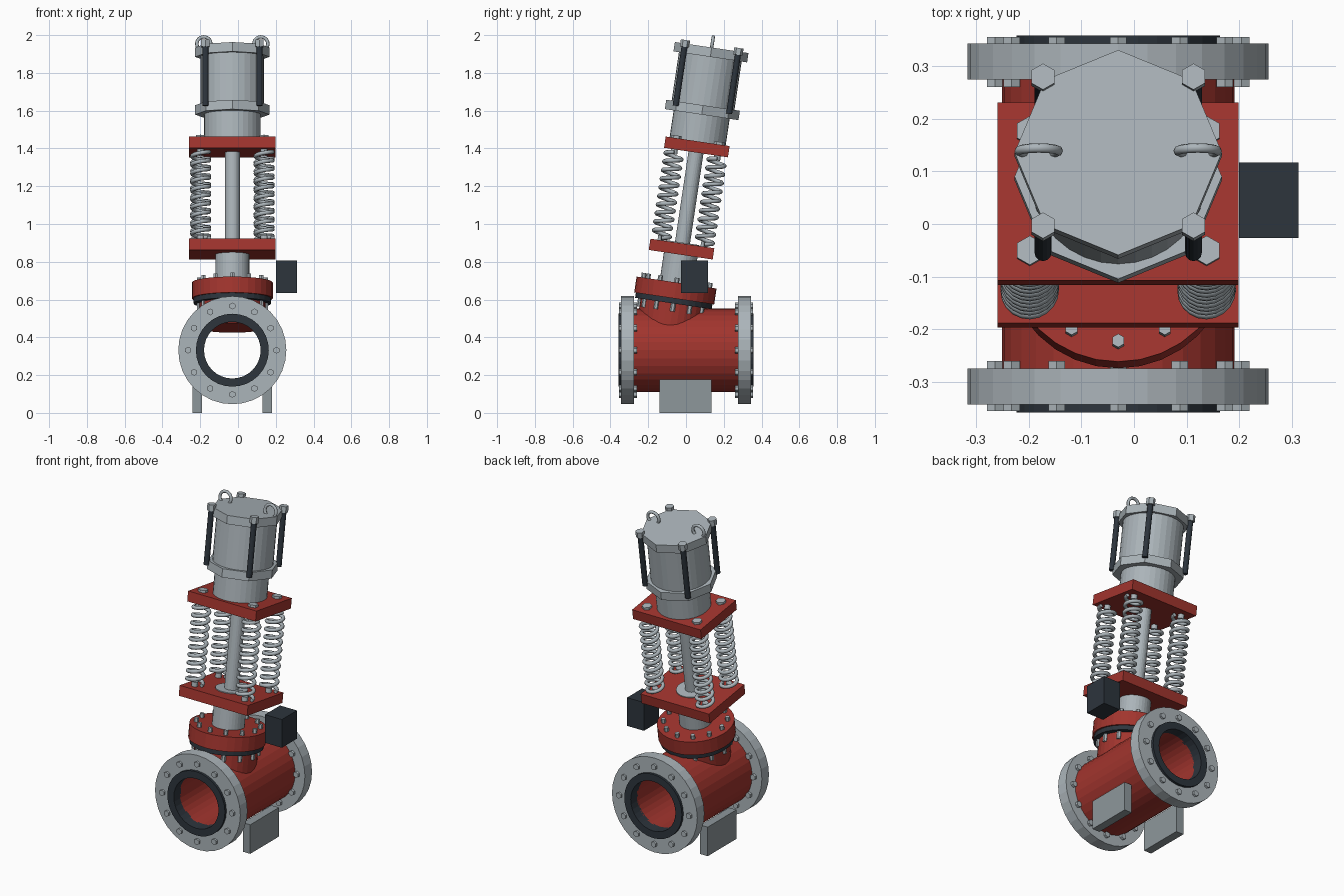
import bpy, bmesh
from math import sin, cos, pi, tau, radians
from mathutils import Matrix, Vector

cube = bpy.data.objects.get("Cube")
if cube:
    bpy.data.objects.remove(cube)


def material(name, rgb):
    m = bpy.data.materials.new(name)
    m.use_nodes = True
    m.diffuse_color = (*rgb, 1)
    m.node_tree.nodes["Principled BSDF"].inputs["Base Color"].default_value = (*rgb, 1)
    return m


RED = material("red paint", (0.36, 0.035, 0.027))
STEEL = material("light steel", (0.41, 0.46, 0.49))
GREY = material("support grey", (0.27, 0.31, 0.33))
DARK = material("dark slate", (0.026, 0.035, 0.046))

CX = -0.03
# Frames: horizontal pipe axis, and the leaning axis of the actuator (z runs along it)
PIPE = Matrix.Translation((CX, 0, 0.332)) @ Matrix.Rotation(pi / 2, 4, 'X')
STACK = Matrix.Translation((CX, -0.05, 0.69)) @ Matrix.Rotation(radians(-8.5), 4, 'X')


def finish(bm, name, mat, frame):
    bmesh.ops.recalc_face_normals(bm, faces=bm.faces)
    me = bpy.data.meshes.new(name)
    bm.to_mesh(me)
    bm.free()
    me.materials.append(mat)
    ob = bpy.data.objects.new(name, me)
    ob.matrix_world = frame
    bpy.context.collection.objects.link(ob)
    return ob


def rods(name, mat, frame, r, z0, z1, sides=32, spots=((0, 0),)):
    """Upright prisms from z0 to z1, one at each spot."""
    bm = bmesh.new()
    for x, y in spots:
        bmesh.ops.create_cone(bm, cap_ends=True, segments=sides, radius1=r, radius2=r,
                              depth=z1 - z0, matrix=Matrix.Translation((x, y, (z0 + z1) / 2)))
    return finish(bm, name, mat, frame)


def tube(name, mat, frame, r_in, r_out, z0, z1, sides=32):
    """Hollow ring made by spinning a rectangle."""
    bm = bmesh.new()
    vs = [bm.verts.new(p) for p in ((r_in, 0, z0), (r_out, 0, z0), (r_out, 0, z1), (r_in, 0, z1))]
    es = [bm.edges.new((vs[i], vs[(i + 1) % 4])) for i in range(4)]
    bmesh.ops.spin(bm, geom=vs + es, cent=(0, 0, 0), axis=(0, 0, 1), angle=tau, steps=sides)
    bmesh.ops.remove_doubles(bm, verts=bm.verts, dist=1e-5)
    return finish(bm, name, mat, frame)


def box(name, mat, frame, lo, hi):
    bm = bmesh.new()
    lo, hi = Vector(lo), Vector(hi)
    bmesh.ops.create_cube(bm, size=1, matrix=Matrix.Translation((lo + hi) / 2)
                          @ Matrix.Diagonal((*(hi - lo), 1)))
    return finish(bm, name, mat, frame)


def wire(name, mat, frame, points, r, closed=False):
    """Round wire along a path, converted to a smooth mesh."""
    cu = bpy.data.curves.new(name, 'CURVE')
    cu.dimensions = '3D'
    cu.bevel_depth = r
    cu.bevel_resolution = 2
    cu.use_fill_caps = True
    sp = cu.splines.new('POLY')
    sp.points.add(len(points) - 1)
    for p, co in zip(sp.points, points):
        p.co = (*co, 1)
    sp.use_cyclic_u = closed
    cu.materials.append(mat)
    ob = bpy.data.objects.new(name, cu)
    ob.matrix_world = frame
    bpy.context.collection.objects.link(ob)
    bpy.ops.object.select_all(action='DESELECT')
    ob.select_set(True)
    bpy.context.view_layer.objects.active = ob
    bpy.ops.object.convert(target='MESH')
    bpy.ops.object.shade_smooth_by_angle(angle=radians(50))


def ring(n, r):
    return [(r * sin(tau * i / n), r * cos(tau * i / n)) for i in range(n)]


def corners(x, y):
    return [(sx * x, sy * y) for sx in (-1, 1) for sy in (-1, 1)]


# Horizontal pipe body with end flanges, gaskets and bolts
tube("pipe_body", RED, PIPE, 0.15, 0.221, -0.3, 0.3)
for side, s in (("front", 1), ("back", -1)):
    def span(a, b):
        return sorted((s * a, s * b))
    tube(side + "_flange", STEEL, PIPE, 0.185, 0.286, *span(0.275, 0.343))
    tube(side + "_gasket", DARK, PIPE, 0.15, 0.193, *span(0.29, 0.358))
    rods(side + "_flange_bolts", STEEL, PIPE, 0.018, *span(0.26, 0.355), 6, ring(12, 0.234))

# Support feet and control box
for side, s in (("left", 1), ("right", -1)):
    xs = sorted((CX + s * 0.16, CX + s * 0.21))
    box(side + "_support", GREY, Matrix(), (xs[0], -0.14, 0), (xs[1], 0.135, 0.176))
box("control_box", DARK, Matrix(), (0.2, -0.027, 0.635), (0.313, 0.117, 0.806))

# Bonnet on the leaning axis
rods("bonnet_neck", RED, STACK, 0.176, -0.242, -0.1)
rods("bonnet_gasket", DARK, STACK, 0.205, -0.112, -0.085)
rods("bonnet_flange", RED, STACK, 0.214, -0.085, 0)
rods("bonnet_bolts", STEEL, STACK, 0.013, -0.155, 0.025, 6, ring(12, 0.177))
rods("yoke_collar", STEEL, STACK, 0.09, -0.01, 0.214)

# Spring frame: two plates, stem, four springs and their bolts
box("lower_plate", RED, STACK, (-0.229, -0.171, 0.149), (0.229, 0.171, 0.209))
box("upper_plate", RED, STACK, (-0.229, -0.171, 0.696), (0.229, 0.171, 0.756))
rods("stem", STEEL, STACK, 0.04, 0.2, 0.72, 24)
posts = corners(0.168, 0.115)
rods("upper_spring_bolts", STEEL, STACK, 0.028, 0.74, 0.77, 6, posts)
rods("upper_spring_studs", STEEL, STACK, 0.018, 0.67, 0.7, 12, posts)
rods("lower_spring_studs", STEEL, STACK, 0.018, 0.2, 0.235, 12, posts)
TURNS, STEPS = 10, 20
for k, (x, y) in enumerate(posts):
    path = []
    for i in range(TURNS * STEPS + 1):
        a = tau * i / STEPS
        path.append((x + 0.045 * cos(a), y + 0.045 * sin(a),
                     0.222 + 0.46 * i / (TURNS * STEPS)))
    wire(f"spring_{k + 1}", STEEL, STACK, path, 0.011)

# Actuator cylinder with octagonal end caps
rods("cylinder_base", STEEL, STACK, 0.15, 0.756, 0.91)
rods("cylinder_lower_cap", STEEL, STACK, 0.197, 0.899, 0.949, 8)
rods("cylinder_barrel", STEEL, STACK, 0.168, 0.94, 1.22)
rods("cylinder_upper_cap", STEEL, STACK, 0.197, 1.208, 1.258, 8)
ties = corners(0.143, 0.143)
rods("tie_rods", DARK, STACK, 0.016, 0.925, 1.245, 12, ties)
rods("tie_rod_heads", STEEL, STACK, 0.025, 1.24, 1.277, 6, ties)

# Lifting eyes
for side, s in (("left", 1), ("right", -1)):
    loop = [(s * 0.151 + 0.037 * cos(tau * i / 28), 0, 1.278 + 0.037 * sin(tau * i / 28))
            for i in range(28)]
    wire(side + "_lifting_eye", STEEL, STACK, loop, 0.009, True)
